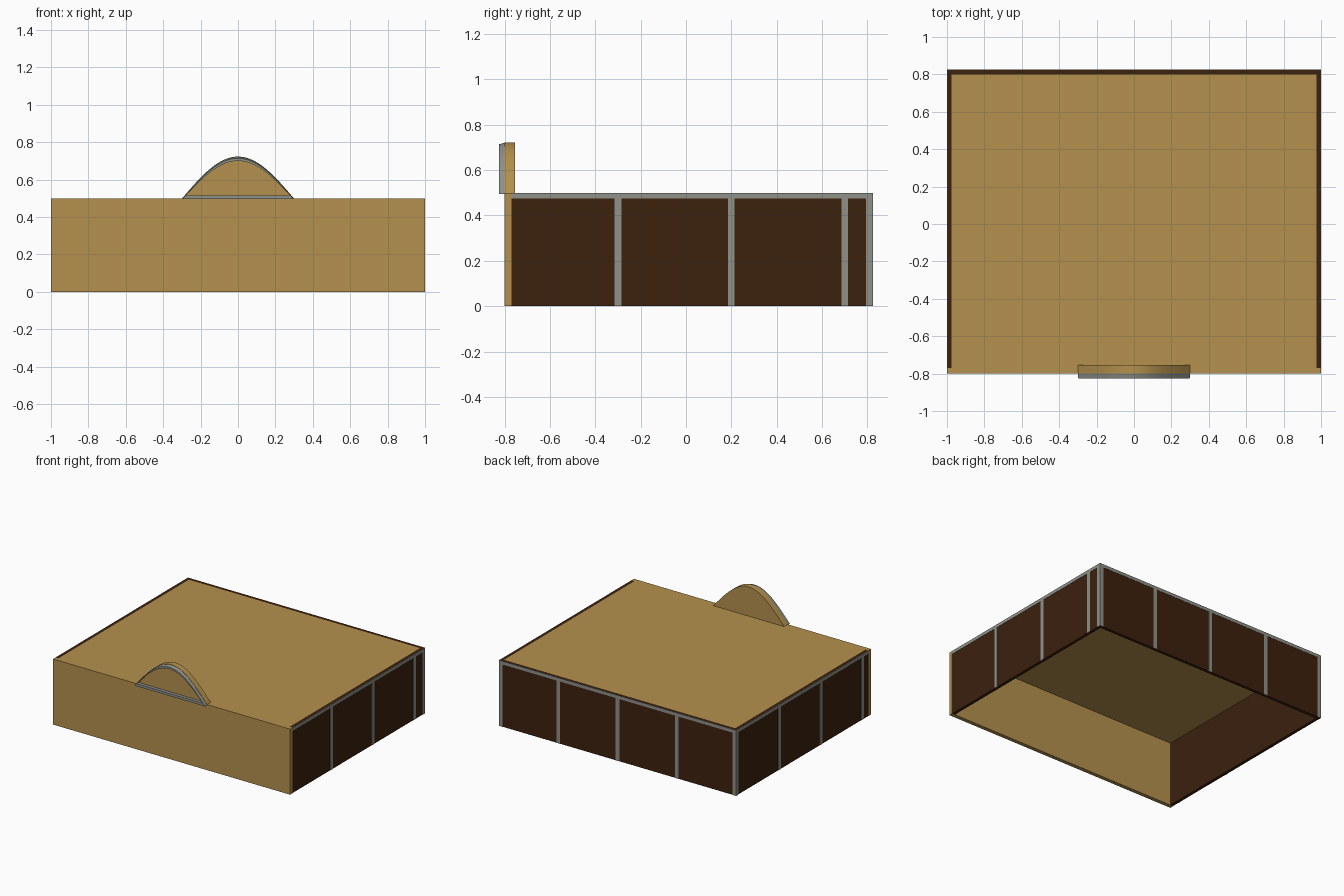
import bpy, bmesh, math

if "Cube" in bpy.data.objects:
    bpy.data.objects.remove(bpy.data.objects["Cube"])


def material(name, rgb):
    m = bpy.data.materials.new(name)
    m.diffuse_color = (*rgb, 1)
    m.use_nodes = True
    m.node_tree.nodes["Principled BSDF"].inputs["Base Color"].default_value = m.diffuse_color
    return m


TAN = material("tan_board", (0.46, 0.285, 0.075))
BROWN = material("dark_brown", (0.045, 0.015, 0.004))
GREY = material("grey_trim", (0.275, 0.285, 0.25))


def finish(name, bm, mat):
    bmesh.ops.recalc_face_normals(bm, faces=bm.faces)
    mesh = bpy.data.meshes.new(name)
    bm.to_mesh(mesh)
    bm.free()
    mesh.materials.append(mat)
    ob = bpy.data.objects.new(name, mesh)
    bpy.context.collection.objects.link(ob)
    return ob


def box(name, x0, x1, y0, y1, z0, z1, mat):
    bm = bmesh.new()
    bmesh.ops.create_cube(bm, size=1)
    for v in bm.verts:
        v.co = (x1 if v.co.x > 0 else x0, y1 if v.co.y > 0 else y0, z1 if v.co.z > 0 else z0)
    return finish(name, bm, mat)


def smooth(ob):
    bpy.ops.object.select_all(action='DESELECT')
    ob.select_set(True)
    bpy.context.view_layer.objects.active = ob
    bpy.ops.object.shade_smooth_by_angle(angle=math.radians(35))


# Open-bottomed body: top, front and three dark walls
E = 0.002  # trim plate thickness
box("top_panel", -0.975, 0.975, -0.77, 0.8, 0.495, 0.5, TAN)
box("front_panel", -1, 1, -0.8, -0.77, 0, 0.5, TAN)
box("back_wall", -1 + E, 1 - E, 0.8, 0.825 - E, 0, 0.5, BROWN)
for s, side in ((1, "right"), (-1, "left")):
    a, b = sorted((s * 0.975, s * (1 - E)))
    box(side + "_wall", a, b, -0.77, 0.8, 0, 0.5, BROWN)
    # Thin trim: top rail and battens, spaced from opposite ends on each side
    a, b = sorted((s * (1 - E), s))
    box(side + "_top_rail", a, b, -0.77, 0.825, 0.475, 0.5, GREY)
    for i, y in enumerate((-s * 0.3, s * 0.2, s * 0.7, 0.81)):
        box(f"{side}_batten_{i}", a, b, y - 0.015, y + 0.015, 0, 0.475, GREY)

# Back trim
box("back_top_rail", -1, 1, 0.825 - E, 0.825, 0.475, 0.5, GREY)
for i, x in enumerate((-0.985, -0.5, 0, 0.5, 0.985)):
    box(f"back_batten_{i}", x - 0.015, x + 0.015, 0.825 - E, 0.825, 0, 0.475, GREY)

# Arched sign on the front edge
N = 32


def arch(half, base, height, y):
    pts = []
    for i in range(N + 1):
        t = -1 + 2 * i / N
        pts.append((half * t, y, base + height * math.cos(t * math.pi / 2)))
    return pts


def loft(name, loops, mat, caps=False, ring=False):
    bm = bmesh.new()
    rows = [[bm.verts.new(p) for p in loop] for loop in loops]
    pairs = list(zip(rows, rows[1:])) + ([(rows[-1], rows[0])] if ring else [])
    for a, b in pairs:
        for i in range(len(a)):
            j = (i + 1) % len(a)
            bm.faces.new((a[i], a[j], b[j], b[i]))
    if caps:
        bm.faces.new(rows[0])
        bm.faces.new(rows[-1])
    ob = finish(name, bm, mat)
    smooth(ob)
    return ob


loft("arch_board", [arch(0.3, 0.498, 0.225, -0.8), arch(0.3, 0.498, 0.225, -0.755)], TAN, caps=True)
loft("arch_rim", [arch(0.3, 0.495, 0.226, -0.799), arch(0.298, 0.495, 0.219, -0.825),
                  arch(0.279, 0.514, 0.186, -0.825), arch(0.279, 0.514, 0.192, -0.799)],
     GREY, ring=True)
